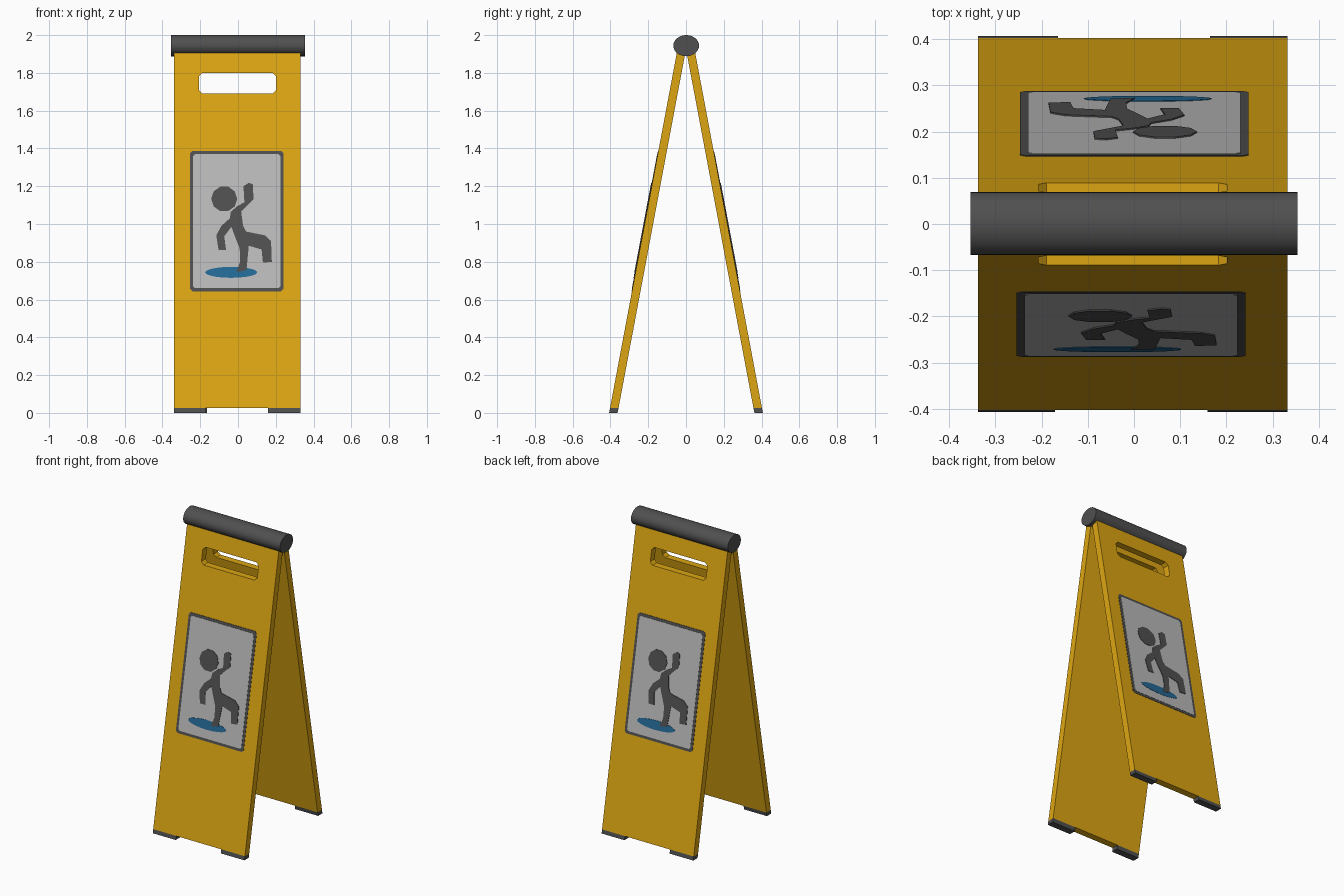
import bpy, bmesh, math
from mathutils import Matrix

if "Cube" in bpy.data.objects:
    bpy.data.objects.remove(bpy.data.objects["Cube"])


def material(name, rgb):
    m = bpy.data.materials.new(name)
    m.use_nodes = True
    m.diffuse_color = (*rgb, 1)
    bsdf = m.node_tree.nodes["Principled BSDF"]
    bsdf.inputs["Base Color"].default_value = (*rgb, 1)
    bsdf.inputs["Roughness"].default_value = 0.6
    return m


YELLOW = material("safety yellow", (0.72, 0.38, 0.006))
DARK = material("dark grey", (0.08, 0.08, 0.08))
PALE = material("pale grey", (0.49, 0.49, 0.49))
BLUE = material("puddle blue", (0.018, 0.14, 0.3))

FOOT_Y, SLOPE, THICK, CENTRE = 0.407, 0.188, 0.045, -0.003


def chamfered(x0, x1, z0, z1, c):
    return [(x0 + c, z0), (x1 - c, z0), (x1, z0 + c), (x1, z1 - c),
            (x1 - c, z1), (x0 + c, z1), (x0, z1 - c), (x0, z0 + c)]


def rect(x0, x1, z0, z1):
    return [(x0, z0), (x1, z0), (x1, z1), (x0, z1)]


def ellipse(x, z, rx, rz, n):
    steps = [2 * math.pi * i / n for i in range(n)]
    return [(x + rx * math.cos(a), z + rz * math.sin(a)) for a in steps]


def slab(name, loops, inner, outer, mat, back):
    """Extrude outlines (later loops are holes), then lean them along the panel."""
    curve = bpy.data.curves.new(name, "CURVE")
    curve.dimensions, curve.fill_mode = "2D", "BOTH"
    curve.extrude = (outer - inner) / 2
    for loop in loops:
        spline = curve.splines.new("POLY")
        spline.points.add(len(loop) - 1)
        for point, (x, z) in zip(spline.points, loop):
            point.co = (x, z, 0, 1)
        spline.use_cyclic_u = True
    temp = bpy.data.objects.new(name, curve)
    bpy.context.collection.objects.link(temp)
    graph = bpy.context.evaluated_depsgraph_get()
    mesh = bpy.data.meshes.new_from_object(temp.evaluated_get(graph))
    bpy.data.objects.remove(temp)
    bm = bmesh.new()
    bm.from_mesh(mesh)
    bmesh.ops.remove_doubles(bm, verts=bm.verts, dist=0.0001)
    middle = (inner + outer) / 2
    for v in bm.verts:
        x, z, depth = v.co
        v.co = (x, -FOOT_Y + SLOPE * z - middle - depth, z)
    if back:
        bm.transform(Matrix.Rotation(math.pi, 4, "Z"))
    bm.transform(Matrix.Translation((CENTRE, 0, 0)))
    bmesh.ops.recalc_face_normals(bm, faces=bm.faces)
    for f in bm.faces:
        f.smooth = False
        f.material_index = 0
    bm.to_mesh(mesh)
    bm.free()
    mesh.materials.clear()
    mesh.materials.append(mat)
    mesh.name = name
    obj = bpy.data.objects.new(name, mesh)
    bpy.context.collection.objects.link(obj)


# Slipping figure: limbs and torso as one outline, plus a round head
body = [(-0.035, 1.065), (0.0, 1.095), (0.037, 1.115), (0.032, 1.2),
        (0.06, 1.218), (0.082, 1.21), (0.085, 1.13), (0.05, 1.095),
        (0.02, 1.065), (0.03, 0.99), (0.045, 0.96), (0.145, 0.94),
        (0.178, 0.91), (0.182, 0.8), (0.135, 0.795), (0.128, 0.865),
        (0.06, 0.885), (0.048, 0.755), (-0.005, 0.745), (0.014, 0.8),
        (0.012, 0.87), (-0.012, 0.93), (-0.032, 0.985), (-0.07, 0.935),
        (-0.06, 0.862), (-0.1, 0.862), (-0.112, 0.94), (-0.085, 0.99),
        (-0.04, 1.03)]

for side in ("front", "back"):
    back = side == "back"
    # Leaning panel with hand hole, and its rubber feet
    slab(side + "_panel", [rect(-0.335, 0.335, 0.025, 1.93),
                           chamfered(-0.204, 0.204, 1.69, 1.8, 0.018)],
         -THICK, 0, YELLOW, back)
    for foot, x0, x1 in (("left", 0.162, 0.335), ("right", -0.335, -0.168)):
        slab(f"{side}_{foot}_foot", [rect(x0, x1, 0, 0.025)], -THICK, 0, DARK, back)
    # Thin layered warning label
    slab(side + "_label_border", [chamfered(-0.251, 0.244, 0.643, 1.387, 0.013)],
         -0.002, 0.002, DARK, back)
    slab(side + "_label", [chamfered(-0.234, 0.227, 0.66, 1.37, 0.01)],
         -0.001, 0.0035, PALE, back)
    slab(side + "_puddle", [ellipse(-0.033, 0.744, 0.138, 0.029, 20)],
         0.001, 0.005, BLUE, back)
    slab(side + "_figure_body", [body], 0.002, 0.0065, DARK, back)
    slab(side + "_figure_head", [ellipse(-0.07, 1.133, 0.069, 0.068, 10)],
         0.002, 0.0065, DARK, back)

# Hinge tube across the top
bpy.ops.mesh.primitive_cylinder_add(vertices=32, radius=1, depth=0.708,
                                    rotation=(0, math.pi / 2, 0))
tube = bpy.context.object
tube.name = "hinge_tube"
tube.data.transform(Matrix.Diagonal((0.056, 0.068, 1, 1)))
tube.location = (0, 0.001, 1.944)
tube.data.materials.append(DARK)
bpy.ops.object.shade_smooth_by_angle()
